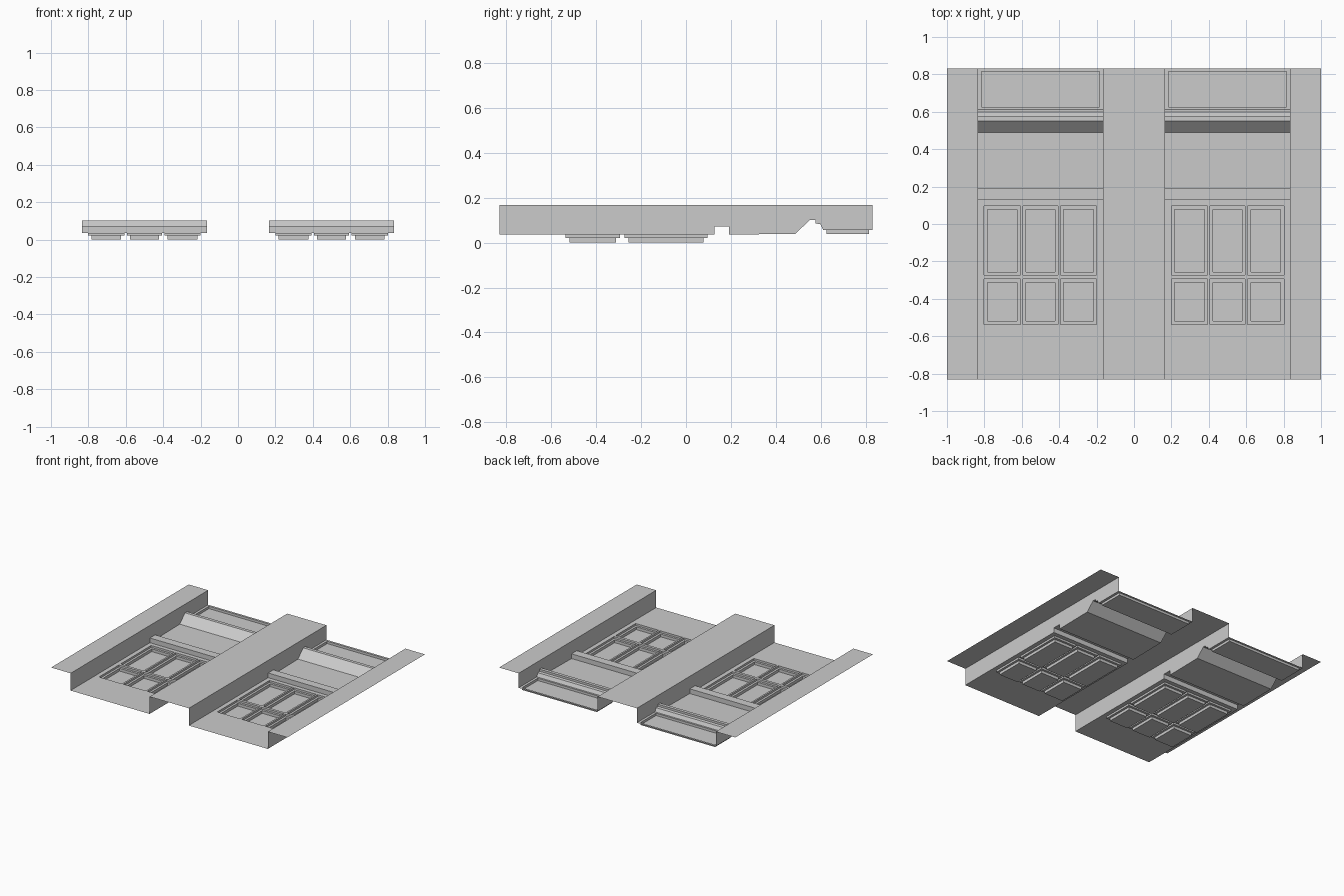
import bpy, bmesh

if "Cube" in bpy.data.objects:
    bpy.data.objects.remove(bpy.data.objects["Cube"])

TOP, BASE = 0.168, 0.036      # pillar face height, bay floor height
X0, X1, Y = 0.166, 0.835, 0.832
MID, HALF = (X0 + X1) / 2, (X1 - X0) / 2

# bay cross-section pieces as (y, z)
SILL = [(0.127, BASE), (0.127, 0.072), (0.191, 0.072), (0.191, BASE),
        (0.488, 0.040), (0.552, 0.102), (0.577, 0.102), (0.577, 0.086),
        (0.598, 0.083), (0.612, 0.057)]
FLOOR_Y = [-Y, -0.536, -0.295, -0.274, 0.095, 0.127]
HEAD_Y = [0.612, 0.626, 0.815, Y]


def sweep(bm, xs, profile):
    """Grid of faces: a y/z profile swept across the x cuts. Returns rows of faces."""
    rows = [[bm.verts.new((x, y, z)) for x in xs] for y, z in profile]
    return [[bm.faces.new((a[i], a[i + 1], b[i + 1], b[i]))
             for i in range(len(xs) - 1)] for a, b in zip(rows, rows[1:])]


def sink(bm, faces, depth):
    """Push faces straight down, leaving vertical walls around them."""
    out = bmesh.ops.extrude_discrete_faces(bm, faces=faces)["faces"]
    bmesh.ops.translate(bm, vec=(0, 0, -depth), verts=[v for f in out for v in f.verts])
    return out


def finish(bm, name, x=0.0):
    me = bpy.data.meshes.new(name)
    bm.to_mesh(me)
    bm.free()
    ob = bpy.data.objects.new(name, me)
    ob.location.x = x
    bpy.context.collection.objects.link(ob)
    return ob


def in_both_bays(bm, name):
    left = finish(bm, name + "_left", -MID)
    right = left.copy()
    right.name = name + "_right"
    right.location.x = MID
    bpy.context.collection.objects.link(right)


# lower floor with six stepped window recesses
bm = bmesh.new()
cuts = [-HALF, -0.301, -0.107, -0.094, 0.094, 0.107, 0.301, HALF]
cells = sweep(bm, cuts, [(y, BASE) for y in FLOOR_Y])
windows = sink(bm, [cells[r][c] for r in (1, 3) for c in (1, 3, 5)], 0.015)
bmesh.ops.inset_individual(bm, faces=windows, thickness=0.017, use_even_offset=True)
sink(bm, windows, BASE - 0.015)
in_both_bays(bm, "window_floor")

# ledge, sloping apron and ramp
bm = bmesh.new()
sweep(bm, [-HALF, HALF], SILL)
in_both_bays(bm, "ledge_and_ramp")

# head panel with one shallow recess
bm = bmesh.new()
cells = sweep(bm, [-HALF, -0.316, 0.316, HALF], [(y, 0.057) for y in HEAD_Y])
sink(bm, [cells[1][1]], 0.018)
in_both_bays(bm, "head_panel")

# pillars: flat faces with side walls trimmed to the bay profile
outline = [(-Y, TOP), (-Y, BASE)] + SILL + [(Y, 0.057), (Y, TOP)]
for name, a, b in (("left_pillar", -1, -X1), ("centre_pillar", -X0, X0),
                   ("right_pillar", X1, 1)):
    bm = bmesh.new()
    sweep(bm, [a, b], [(-Y, TOP), (Y, TOP)])
    for x in (a, b):
        if abs(x) < 1:
            wall = bm.faces.new([bm.verts.new((x, y, z)) for y, z in outline])
            wall.normal_update()
            if wall.normal.x * (1 if x == b else -1) < 0:
                wall.normal_flip()
            bmesh.ops.triangulate(bm, faces=[wall])
    bmesh.ops.remove_doubles(bm, verts=bm.verts, dist=1e-5)
    finish(bm, name)
